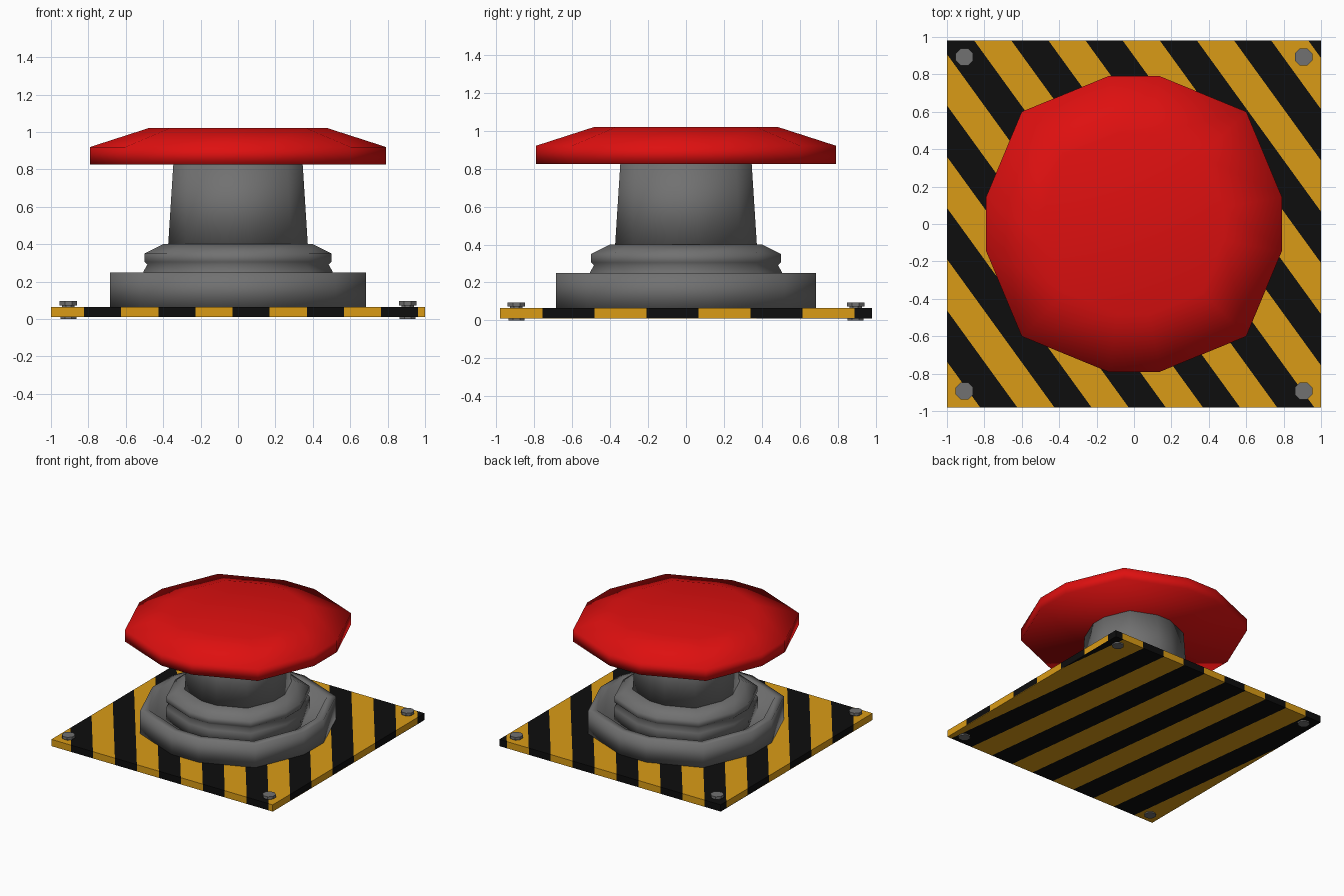
import bpy, bmesh, math
from mathutils import Vector

if "Cube" in bpy.data.objects:
    bpy.data.objects.remove(bpy.data.objects["Cube"])


def material(name, rgb):
    m = bpy.data.materials.new(name)
    m.diffuse_color = (*rgb, 1)
    m.use_nodes = True
    m.node_tree.nodes["Principled BSDF"].inputs["Base Color"].default_value = m.diffuse_color
    return m


YELLOW = material("hazard yellow", (0.70, 0.33, 0.008))
BLACK = material("hazard black", (0.004, 0.004, 0.004))
RED = material("button red", (0.73, 0.005, 0.005))
GREY = material("metal grey", (0.165, 0.165, 0.165))


def add_object(name, bm, mats, smooth=True):
    bmesh.ops.recalc_face_normals(bm, faces=bm.faces[:])
    for f in bm.faces:
        f.smooth = smooth
    me = bpy.data.meshes.new(name)
    bm.to_mesh(me)
    bm.free()
    for m in mats:
        me.materials.append(m)
    ob = bpy.data.objects.new(name, me)
    bpy.context.collection.objects.link(ob)
    return ob


def loft(name, outline, profile, mat, centre=(0, 0), smooth=True):
    """Stack scaled copies of an outline: profile is (scale, z) from bottom to top."""
    bm = bmesh.new()
    rings = [[bm.verts.new((centre[0] + x * r, centre[1] + y * r, z)) for x, y in outline]
             for r, z in profile]
    n = len(outline)
    for a, b in zip(rings, rings[1:]):
        for i in range(n):
            j = (i + 1) % n
            bm.faces.new((a[i], a[j], b[j], b[i]))
    bm.faces.new(rings[0])
    bm.faces.new(rings[-1])
    return add_object(name, bm, [mat], smooth)


def striped_plate(name, z0, z1, lean):
    """Box cut along diagonal stripe edges; lean is the x shift per unit of y."""
    start, half, hy = -0.823, 0.1985, 0.98
    bm = bmesh.new()
    bmesh.ops.create_cube(bm, size=1)
    for v in bm.verts:
        v.co = Vector((v.co.x * 2, v.co.y * 2 * hy, z0 if v.co.z < 0 else z1))
    normal = Vector((1, lean, 0)).normalized()
    for k in range(-3, 20):
        bmesh.ops.bisect_plane(bm, geom=bm.verts[:] + bm.edges[:] + bm.faces[:],
                               plane_co=(start + k * half, -hy, 0), plane_no=normal)
    for f in bm.faces:
        c = f.calc_center_median()
        band = math.floor((c.x + (c.y + hy) * lean - start) / half)
        f.material_index = 1 if band % 2 == 0 else 0
    return add_object(name, bm, [YELLOW, BLACK], smooth=False)


# Irregular twelve-sided outline shared by all the round parts (unit half width)
quarter = [(1.0, 0.185), (0.76, 0.76), (0.175, 1.0)]
outline = (quarter + [(-x, y) for x, y in reversed(quarter)]
           + [(-x, -y) for x, y in quarter] + [(x, -y) for x, y in reversed(quarter)])

# Striped mounting plate, with its own stripe angle underneath
striped_plate("mounting_plate", 0.014, 0.065, 1 / 1.38)
striped_plate("plate_underside", 0.010, 0.014, 0.12)

# Base ring with raised rim and sunken floor
loft("base_ring", outline,
     [(0.685, 0.06), (0.685, 0.25), (0.62, 0.25), (0.58, 0.16)], GREY)

# Stepped collar
loft("collar", outline,
     [(0.50, 0.15), (0.505, 0.255), (0.485, 0.29), (0.50, 0.305),
      (0.50, 0.35), (0.40, 0.40), (0.36, 0.395)], GREY)

# Tapered stem
loft("stem", outline, [(0.375, 0.37), (0.345, 0.84)], GREY)

# Mushroom push button
loft("button_cap", outline, [(0.79, 0.825), (0.79, 0.92), (0.48, 1.02)], RED)

# Corner bolts: bottom end, shank and head
octagon = [(math.cos(math.radians(22.5 + 45 * i)), math.sin(math.radians(22.5 + 45 * i)))
           for i in range(8)]
for sx, sy in ((-1, -1), (1, -1), (-1, 1), (1, 1)):
    loft("corner_bolt", octagon,
         [(0.046, 0.0), (0.046, 0.02), (0.036, 0.02), (0.036, 0.073),
          (0.05, 0.073), (0.05, 0.095)], GREY, (sx * 0.907, sy * 0.893), smooth=False)
